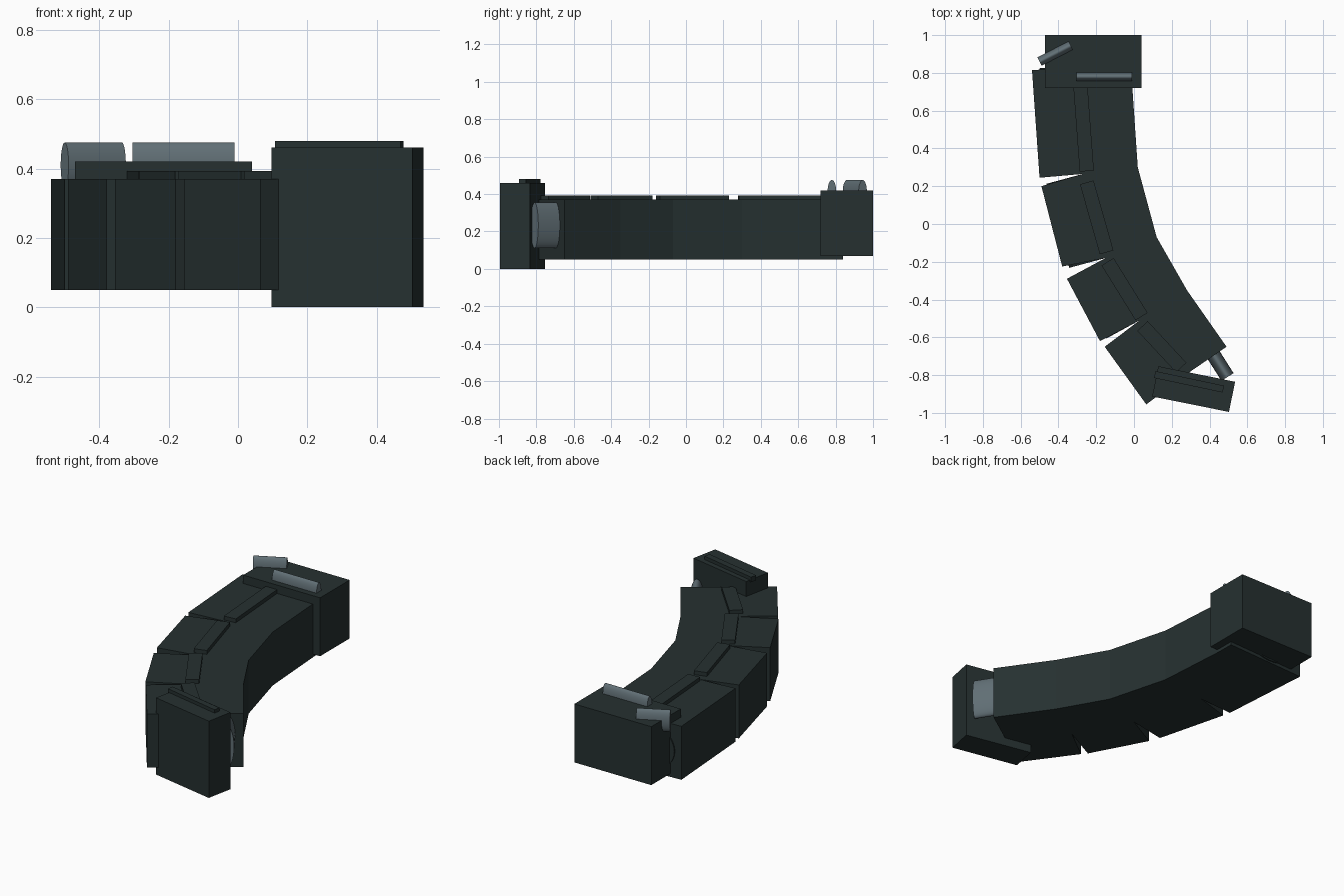
import bpy, bmesh, math
from mathutils import Vector, Matrix

cube = bpy.data.objects.get("Cube")
if cube:
    bpy.data.objects.remove(cube, do_unlink=True)


def material(name, rgb):
    m = bpy.data.materials.new(name)
    m.use_nodes = True
    m.diffuse_color = (*rgb, 1)
    m.node_tree.nodes["Principled BSDF"].inputs["Base Color"].default_value = (*rgb, 1)
    return m


casing = material("dark casing", (0.019, 0.030, 0.030))
steel = material("grey steel", (0.12, 0.16, 0.18))


def finish(name, bm, mat):
    bmesh.ops.recalc_face_normals(bm, faces=bm.faces)
    mesh = bpy.data.meshes.new(name)
    bm.to_mesh(mesh)
    bm.free()
    mesh.materials.append(mat)
    ob = bpy.data.objects.new(name, mesh)
    bpy.context.collection.objects.link(ob)
    return ob


def prism(name, outline, z0, z1):
    """Plan outline extruded straight up."""
    bm = bmesh.new()
    face = bm.faces.new([bm.verts.new((x, y, z0)) for x, y in outline])
    ext = bmesh.ops.extrude_face_region(bm, geom=[face])
    verts = [g for g in ext["geom"] if isinstance(g, bmesh.types.BMVert)]
    bmesh.ops.translate(bm, verts=verts, vec=(0, 0, z1 - z0))
    return finish(name, bm, casing)


def bar(name, start, end, width, z0, z1):
    """Straight plate laid between two plan points."""
    a, b = Vector(start), Vector(end)
    side = (b - a).orthogonal().normalized() * width / 2
    return prism(name, [a + side, b + side, b - side, a - side], z0, z1)


def rod(name, start, end, z, half_width, half_height, mat):
    """Level rod of oval section between two plan points."""
    a, b = Vector((*start, z)), Vector((*end, z))
    d = b - a
    bm = bmesh.new()
    bmesh.ops.create_cone(bm, cap_ends=True, segments=32, radius1=1, radius2=1, depth=d.length)
    place = (Matrix.Translation((a + b) / 2)
             @ Matrix.Rotation(math.atan2(d.y, d.x), 4, 'Z')
             @ Matrix.Rotation(math.pi / 2, 4, 'Y')
             @ Matrix.Diagonal((half_height, half_width, 1, 1)))
    bmesh.ops.transform(bm, matrix=place, verts=bm.verts)
    ob = finish(name, bm, mat)
    bpy.ops.object.select_all(action='DESELECT')
    ob.select_set(True)
    bpy.context.view_layer.objects.active = ob
    bpy.ops.object.shade_smooth_by_angle(angle=math.radians(40))


# Curved body with wedge notches along its outer side
inner_side = [(-0.01, 0.84), (-0.01, 0.74), (0.02, 0.30), (0.12, -0.07), (0.28, -0.35), (0.49, -0.65)]
notches = [(0.03, -0.51), (-0.15, -0.18), (-0.27, 0.265)]
outer_side = [(0.30, -0.78), (0.065, -0.955), (-0.155, -0.65), notches[0],
              (-0.18, -0.62), (-0.355, -0.29), notches[1],
              (-0.38, -0.225), (-0.49, 0.20), notches[2],
              (-0.50, 0.245), (-0.54, 0.815)]
prism("curved_body", inner_side + outer_side, 0.05, 0.37)

# Rounded inner core seen inside the notches
core = [(0.10, -0.60)] + notches + [(-0.30, 0.835)]
for i, (p, q) in enumerate(zip(core, core[1:])):
    rod(f"core_section_{i + 1}", p, q, 0.21, 0.20, 0.15, casing)

# Raised ribs on the upper face
ribs = [((-0.285, 0.75), (-0.25, 0.28)), ((-0.25, 0.22), (-0.145, -0.15)),
        ((-0.14, -0.20), (0.04, -0.49)), ((0.045, -0.54), (0.25, -0.76))]
for i, (p, q) in enumerate(ribs):
    bar(f"body_rib_{i + 1}", p, q, 0.075, 0.36, 0.393)

# Feed end block and its rods
bar("end_block", (-0.47, 0.86), (0.04, 0.86), 0.28, 0.07, 0.42)
rod("straight_rod", (-0.305, 0.78), (-0.01, 0.78), 0.415, 0.023, 0.06, steel)
rod("angled_rod", (-0.50, 0.86), (-0.335, 0.945), 0.41, 0.025, 0.065, steel)

# Foot plate, its rib and the side rod
bar("foot_plate", (0.1125, -0.833), (0.519, -0.915), 0.163, 0, 0.46)
bar("foot_rib", (0.11, -0.797), (0.473, -0.874), 0.037, 0.45, 0.48)
rod("side_rod", (0.40, -0.66), (0.495, -0.81), 0.233, 0.038, 0.122, steel)
